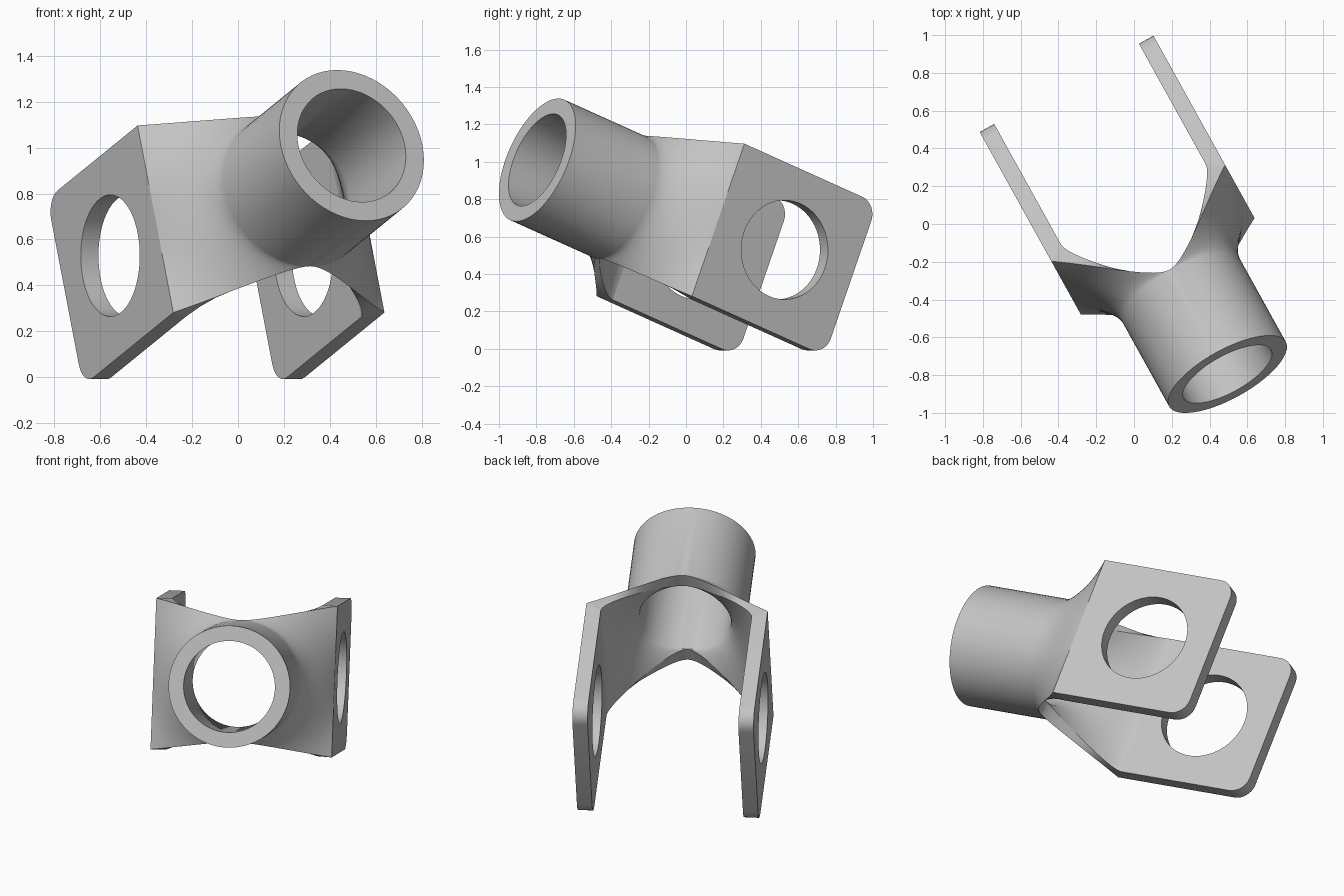
import bpy, bmesh
from math import sin, cos, pi, radians
from mathutils import Vector, Matrix

cube = bpy.data.objects.get("Cube")
if cube:
    bpy.data.objects.remove(cube)

# Local frame: x across the fork, y up the plates, z along the tube (open end at 0)
R, BORE = 0.353, 0.265          # tube outer and inner radius, also the plate hole
NECK, FORK, TAIL = -0.54, -0.875, -1.748
HALF_W, HALF_H, THICK = 0.526, 0.438, 0.088
FILLET, CORNER = 0.055, 0.1
SEG, STEPS = 32, 14             # segments per half circle, steps along the flare

frame = (Matrix.Translation((0.495, -0.795, 1.01))
         @ Matrix.Rotation(radians(29), 4, 'Z')
         @ Matrix.Rotation(radians(68.5), 4, 'X'))

steel = bpy.data.materials.new("light_grey_metal")
steel.use_nodes = True
grey = (0.55, 0.55, 0.55, 1)
steel.diffuse_color = grey
bsdf = steel.node_tree.nodes["Principled BSDF"]
bsdf.inputs["Base Color"].default_value = grey
bsdf.inputs["Roughness"].default_value = 0.6


def finish(bm, name):
    bmesh.ops.remove_doubles(bm, verts=bm.verts, dist=1e-4)
    bmesh.ops.recalc_face_normals(bm, faces=bm.faces)
    mesh = bpy.data.meshes.new(name)
    bm.to_mesh(mesh)
    bm.free()
    mesh.materials.append(steel)
    mesh.transform(frame)
    ob = bpy.data.objects.new(name, mesh)
    bpy.context.collection.objects.link(ob)
    bpy.ops.object.select_all(action='DESELECT')
    ob.select_set(True)
    bpy.context.view_layer.objects.active = ob
    bpy.ops.object.shade_smooth_by_angle(angle=radians(30))


def skin(bm, rows):
    """Quads between neighbouring rows of points."""
    grid = [[bm.verts.new(p) for p in row] for row in rows]
    for a, b in zip(grid, grid[1:]):
        for i in range(len(a) - 1):
            bm.faces.new((a[i], a[i + 1], b[i + 1], b[i]))


def hermite(p, q, tp, tq, t):
    return (p * (2*t**3 - 3*t**2 + 1) + tp * (t**3 - 2*t**2 + t)
            + q * (3*t**2 - 2*t**3) + tq * (t**3 - t**2))


def flare(side, radius, width, end, soft):
    """Surface from half of the neck circle to the straight front of a plate."""
    rows = []
    for i in range(SEG + 1):
        ang = -pi / 2 + pi * i / SEG
        c, s = cos(ang), sin(ang)
        p = Vector((radius * c, radius * s, NECK))
        q = Vector((width, HALF_H * (2 * i / SEG - 1), end))
        # leave the tube tangentially: axially at the sides, sideways at top and bottom
        tp = Vector((abs(s) * abs(s), -s * abs(s) * c, -c)) * 0.3
        tq = Vector((0, 0, -0.25)) if soft else (q - p) * 1.1
        row = [hermite(p, q, tp, tq, k / STEPS) for k in range(STEPS + 1)]
        rows.append([Vector((v.x * side, v.y, v.z)) for v in row])
    return rows


# Tube and flared neck, one welded body
bm = bmesh.new()
profile = [(R, NECK), (R, 0), (BORE, 0), (BORE, NECK)]
skin(bm, [[(r * cos(pi * i / SEG + pi / 2), r * sin(pi * i / SEG + pi / 2), z)
           for i in range(2 * SEG + 1)] for r, z in profile])
for side in (1, -1):
    outer = flare(side, R, HALF_W, FORK, False)
    inner = flare(side, BORE, HALF_W - THICK, FORK - FILLET, True)
    skin(bm, outer)
    skin(bm, inner)
    for edge in (0, -1):
        skin(bm, [outer[edge], inner[edge]])
finish(bm, "tube_and_neck")


# Fork plates: rounded outline with a round hole
def plate(side, name):
    bm = bmesh.new()
    x = side * HALF_W
    outline = [(-HALF_H, FORK), (HALF_H, FORK)]
    for turn, y in ((0, HALF_H - CORNER), (pi / 2, CORNER - HALF_H)):
        for k in range(9):
            ang = -turn - k * pi / 16
            outline.append((y + CORNER * cos(ang), TAIL + CORNER + CORNER * sin(ang)))
    middle = (FORK + TAIL) / 2
    hole = [(BORE * cos(pi * k / SEG), middle + BORE * sin(pi * k / SEG))
            for k in range(2 * SEG)]
    edges = []
    for loop in (outline, hole):
        vs = [bm.verts.new((x, y, z)) for y, z in loop]
        edges += [bm.edges.new((vs[k - 1], vs[k])) for k in range(len(vs))]
    bmesh.ops.triangle_fill(bm, edges=edges, use_beauty=True, normal=(side, 0, 0))
    ext = bmesh.ops.extrude_face_region(bm, geom=bm.faces[:], use_keep_orig=True)
    for v in ext["geom"]:
        if isinstance(v, bmesh.types.BMVert):
            v.co.x -= side * THICK
            if v.co.z > FORK - 0.001:
                v.co.z -= FILLET      # mitre where the neck fillet lands
    finish(bm, name)


plate(1, "left_fork_plate")
plate(-1, "right_fork_plate")
